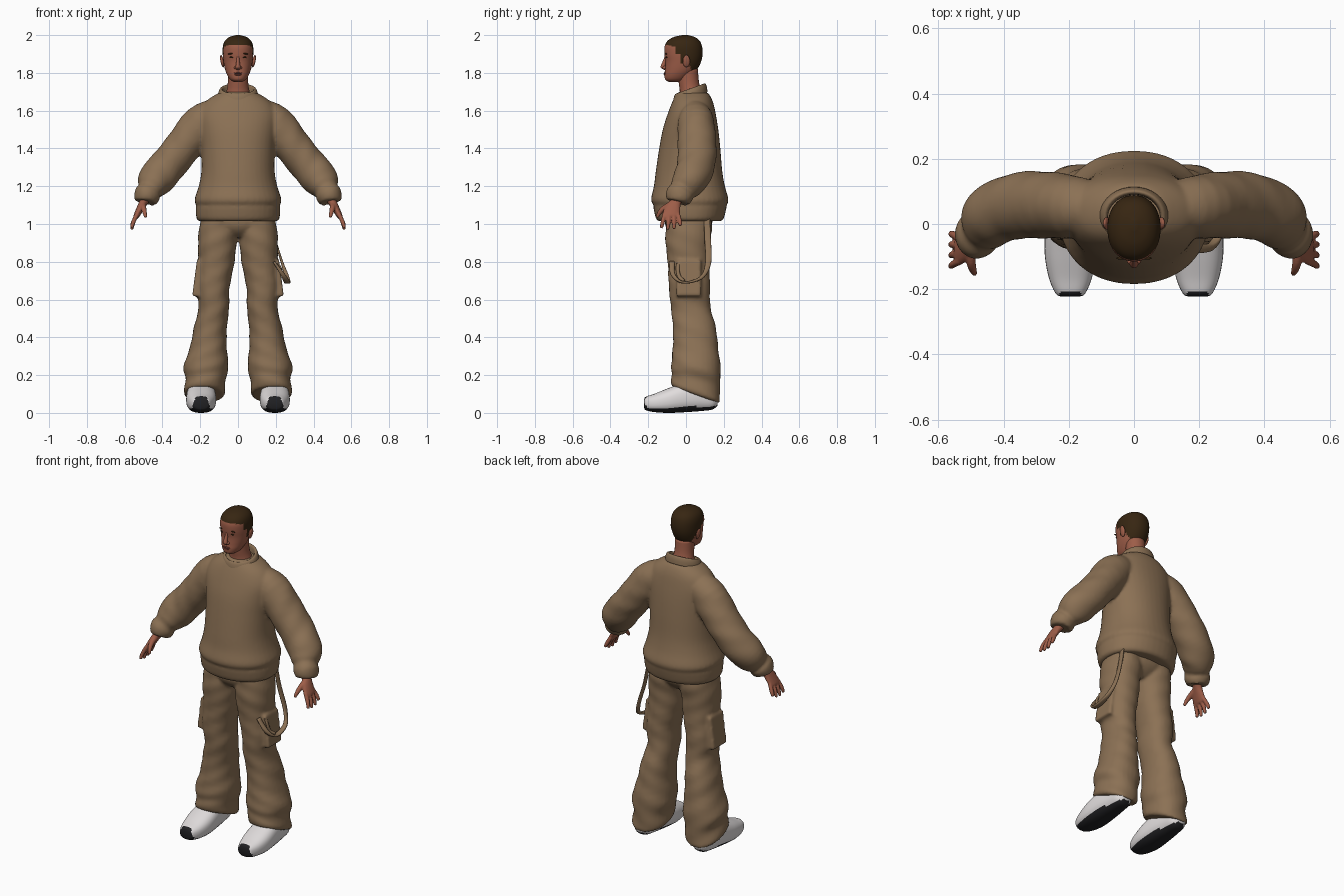
import bpy, bmesh, math
from mathutils import Vector, Matrix


def material(name, rgb):
    m = bpy.data.materials.new(name)
    m.diffuse_color = (*rgb, 1)
    return m


CAMEL = material("camel cloth", (0.26, 0.165, 0.09))
SKIN = material("warm skin", (0.34, 0.11, 0.065))
LIP = material("lip", (0.19, 0.055, 0.04))
HAIR = material("dark brown hair", (0.038, 0.019, 0.006))
WHITE = material("white leather", (0.75, 0.72, 0.72))
BLACK = material("black rubber", (0.015, 0.015, 0.017))


def spline(rows, steps):
    """Smooth in-between rows (Catmull-Rom)."""
    rows = [Vector(r) for r in rows]
    out = []
    for i in range(len(rows) - 1):
        p0, p1, p2 = rows[max(i - 1, 0)], rows[i], rows[i + 1]
        p3 = rows[min(i + 2, len(rows) - 1)]
        for k in range(steps):
            t = k / steps
            out.append(0.5 * (2 * p1 + (p2 - p0) * t + (2 * p0 - 5 * p1 + 4 * p2 - p3) * t * t
                              + (3 * p1 - p0 - 3 * p2 + p3) * t ** 3))
    return out + [rows[-1]]


def loft(bm, rows, frame="z", ref=(0, 1, 0), n=28, power=2.0, steps=4, side=1, ripple=0.0):
    """Skin rings (x, y, z, a, b, tilt) stacked along z, along y, or along their own path."""
    rows = spline([tuple(r) + (0,) * (6 - len(r)) for r in rows], steps)
    cen = [Vector(r[:3]) for r in rows]
    rings = []
    for i, r in enumerate(rows):
        if frame == "z":
            u, v = Vector((1, 0, 0)), Vector((0, 1, r[5]))
        elif frame == "y":
            u, v = Vector((1, 0, 0)), Vector((0, 0, 1))
        else:
            t = (cen[min(i + 1, len(cen) - 1)] - cen[max(i - 1, 0)]).normalized()
            v = Vector(ref)
            v = (v - t * v.dot(t)).normalized()
            u = v.cross(t)
        ring = []
        for k in range(n):
            a = math.tau * k / n
            c, s = math.cos(a), math.sin(a)
            w = 1 + ripple * math.sin(2 * a + 38 * cen[i].z) * math.sin(25 * cen[i].z + a)
            p = (cen[i] + u * r[3] * w * math.copysign(abs(c) ** (2 / power), c)
                 + v * r[4] * w * math.copysign(abs(s) ** (2 / power), s))
            p.x *= side
            ring.append(bm.verts.new(p))
        rings.append(ring)
    for lo, hi in zip(rings, rings[1:]):
        for k in range(n):
            bm.faces.new((lo[k], lo[(k + 1) % n], hi[(k + 1) % n], hi[k]))
    bm.faces.new(rings[0])
    bm.faces.new(rings[-1])


def ball(bm, loc, size, rot=0):
    m = Matrix.Translation(loc) @ Matrix.Rotation(rot, 4, 'Y') @ Matrix.Diagonal((*size, 1))
    bmesh.ops.create_uvsphere(bm, u_segments=20, v_segments=12, radius=1, matrix=m)


def finish(name, bm, mats, rule=None, voxel=0, smooth=4):
    bmesh.ops.recalc_face_normals(bm, faces=bm.faces)
    bm.normal_update()
    for f in bm.faces:
        f.smooth = True
        if rule:
            f.material_index = rule(f.calc_center_median(), f.normal)
    me = bpy.data.meshes.new(name)
    bm.to_mesh(me)
    bm.free()
    for m in mats:
        me.materials.append(m)
    ob = bpy.data.objects.new(name, me)
    bpy.context.collection.objects.link(ob)
    if voxel:
        mod = ob.modifiers.new("blend", 'REMESH')
        mod.mode, mod.voxel_size, mod.use_smooth_shade = 'VOXEL', voxel, True
        mod = ob.modifiers.new("soften", 'SMOOTH')
        mod.factor, mod.iterations = 0.5, smooth
    return ob


# Sweater: body with ribbed hem, puffed sleeves with cuffs
bm = bmesh.new()
loft(bm, [(0, .02, 1.015, .205, .165), (0, .02, 1.03, .22, .18), (0, .021, 1.085, .224, .193),
          (0, .022, 1.10, .222, .194), (0, .02, 1.13, .23, .205), (0, .018, 1.20, .208, .188),
          (0, .016, 1.28, .194, .176), (0, .02, 1.40, .195, .162), (0, .024, 1.50, .205, .147),
          (0, .03, 1.58, .21, .128), (0, .035, 1.645, .175, .108), (0, .035, 1.69, .11, .085),
          (0, .03, 1.70, .08, .065)], power=2.15, n=40)
for s in (1, -1):
    loft(bm, [(.10, .05, 1.595, .07, .07), (.19, .055, 1.535, .103, .096), (.30, .058, 1.40, .097, .103),
              (.375, .05, 1.305, .097, .10), (.43, .025, 1.24, .097, .094), (.458, -.008, 1.195, .077, .08),
              (.468, -.02, 1.178, .063, .068), (.480, -.032, 1.155, .070, .074), (.493, -.043, 1.125, .060, .065),
              (.495, -.045, 1.118, .048, .05)], "path", side=s, ripple=.035)
finish("sweater", bm, [CAMEL], voxel=.009)

# Collar: band folded over at the top
bm = bmesh.new()
loft(bm, [(0, .022, 1.665, .108, .092, .36), (0, .022, 1.695, .104, .088, .36), (0, .022, 1.715, .094, .08, .36),
          (0, .022, 1.71, .082, .07, .36), (0, .022, 1.66, .078, .066, .36)], n=36)
finish("collar", bm, [CAMEL])

# Trousers: hips, flared legs with slanted hems, cargo pockets
bm = bmesh.new()
loft(bm, [(0, .014, 1.07, .195, .122), (0, .014, 1.0, .195, .125), (0, .012, .96, .15, .105),
          (0, .012, .93, .08, .07)], n=36)
for s in (1, -1):
    loft(bm, [(.095, .015, 1.05, .095, .12), (.102, .015, .98, .102, .123), (.109, .008, .90, .102, .118),
              (.115, .012, .80, .096, .111), (.134, .02, .66, .088, .109), (.127, .026, .56, .081, .105),
              (.145, .044, .45, .088, .114), (.157, .048, .35, .097, .12), (.172, .053, .24, .119, .131, -.1),
              (.172, .053, .175, .105, .128, -.25), (.178, .053, .115, .11, .13, -.36),
              (.178, .053, .095, .10, .125, -.36)], side=s, ripple=.03, power=2.2)
    m = (Matrix.Translation((s * .2, .015, .71)) @ Matrix.Rotation(-s * .13, 4, 'Y')
         @ Matrix.Diagonal((.06, .13, .19, 1)))
    bmesh.ops.create_cube(bm, size=1, matrix=m)
finish("trousers", bm, [CAMEL], voxel=.009, smooth=3)

# Hanging strap and its small side loop
bm = bmesh.new()
loft(bm, [(.175, .11, 1.04, .016, .005), (.197, .115, .92, .017, .005), (.232, .118, .80, .016, .007),
          (.257, .09, .725, .01, .012), (.262, .03, .695, .007, .016), (.258, -.03, .695, .007, .016),
          (.235, -.07, .735, .012, .011), (.19, -.075, .80, .015, .006)],
     "path", ref=(1, 0, 0), n=12, power=3)
loft(bm, [(.19, -.03, .82, .01, .004), (.225, -.045, .77, .01, .005), (.238, -.035, .72, .01, .006),
          (.255, -.01, .70, .008, .008)], "path", ref=(1, 0, 0), n=12, power=3)
finish("hanging_strap", bm, [CAMEL])

# Hands: palm, four fingers and thumb blended together
for s, label in ((1, "left"), (-1, "right")):
    bm = bmesh.new()
    loft(bm, [(.470, -.035, 1.16, .026, .032), (.497, -.052, 1.12, .023, .029), (.516, -.07, 1.085, .02, .042),
              (.537, -.08, 1.045, .016, .046), (.542, -.08, 1.035, .012, .042)], "path", side=s, n=16)
    for k, drop in enumerate((.0, -.008, -.005, .012)):
        y = -.113 + .023 * k
        loft(bm, [(.532, y, 1.055, .012, .012), (.550, y - .008 + .006 * k, 1.02, .012, .0115),
                  (.559, y - .014 + .009 * k, .995 + drop / 2, .0105, .0105),
                  (.562, y - .018 + .011 * k, .978 + drop, .008, .008)], "path", side=s, n=10)
    loft(bm, [(.503, -.075, 1.105, .016, .018), (.500, -.115, 1.085, .015, .015), (.494, -.14, 1.06, .012, .012),
              (.488, -.153, 1.035, .008, .008)], "path", ref=(1, 0, 0), side=s, n=10)
    finish(label + "_hand", bm, [SKIN], voxel=.0045, smooth=3)

    # Shoe: white upper, black sole and toe bumper
    bm = bmesh.new()
    shoe = [(-.222, .03, .028, .07), (-.212, .046, .014, .086), (-.165, .066, .004, .102), (-.09, .079, .0, .132),
            (0, .076, .004, .165), (.08, .066, .01, .17), (.14, .054, .018, .15), (.168, .03, .04, .11)]
    loft(bm, [(.195, y, (lo + hi) / 2, w, (hi - lo) / 2) for y, w, lo, hi in shoe],
         "y", side=s, power=2.5, steps=6, n=32)
    finish(label + "_shoe", bm, [WHITE, BLACK],
           lambda c, nn: int(nn.z < -.55 or (c.y < -.205 and abs(abs(c.x) - .195) < .062 - .4 * c.z)))


# Head: hair assigned above a stepped hairline, with neck, nose and ears
def hairline(c, _n):
    if c.y < -.05:
        edge = 1.947 - .35 * max(0, abs(c.x) - .05)
    elif c.y < -.025:
        edge = 1.90
    elif c.y < .004:
        edge = 1.85
    else:
        edge = 1.875 - min(.085, (c.y - .004) * 2.4)
    return int(c.z > edge)


bm = bmesh.new()
head = [(1.752, -.092, -.03, .022), (1.765, -.110, .0, .042), (1.79, -.114, .03, .058), (1.82, -.111, .06, .069),
        (1.86, -.109, .08, .077), (1.90, -.114, .088, .081), (1.94, -.113, .085, .080), (1.97, -.097, .072, .069),
        (1.99, -.064, .046, .045), (2.0, -.02, .01, .01)]
loft(bm, [(0, (f + b) / 2, z, w, (b - f) / 2) for z, f, b, w in head], n=48, steps=8, power=2.15)
finish("head", bm, [SKIN, HAIR], hairline)

bm = bmesh.new()
loft(bm, [(0, .03, 1.65, .078, .07), (0, .025, 1.70, .062, .058), (0, .015, 1.75, .054, .054),
          (0, .008, 1.82, .055, .055)], n=24)
finish("neck", bm, [SKIN])

bm = bmesh.new()
loft(bm, [(0, -.104, 1.892, .006, .007), (0, -.114, 1.86, .009, .01), (0, -.122, 1.833, .013, .013),
          (0, -.117, 1.822, .014, .01), (0, -.108, 1.816, .007, .006)], n=14)
for s in (1, -1):
    ball(bm, (s * .012, -.114, 1.828), (.009, .01, .008))
finish("nose", bm, [SKIN])

bm = bmesh.new()
for s in (1, -1):
    ball(bm, (s * .084, .002, 1.862), (.009, .019, .033), s * .2)
finish("ears", bm, [SKIN])

# Eyes, brows and lips as thin raised shapes
bm = bmesh.new()
for s in (1, -1):
    ball(bm, (s * .033, -.1025, 1.882), (.013, .005, .0045))
    ball(bm, (s * .035, -.1045, 1.902), (.02, .005, .0035), s * .12)
finish("eyes_and_brows", bm, [HAIR])

bm = bmesh.new()
for z, w in ((1.799, .023), (1.791, .019)):
    ball(bm, (0, -.111, z), (w, .007, .0048))
finish("lips", bm, [LIP])
